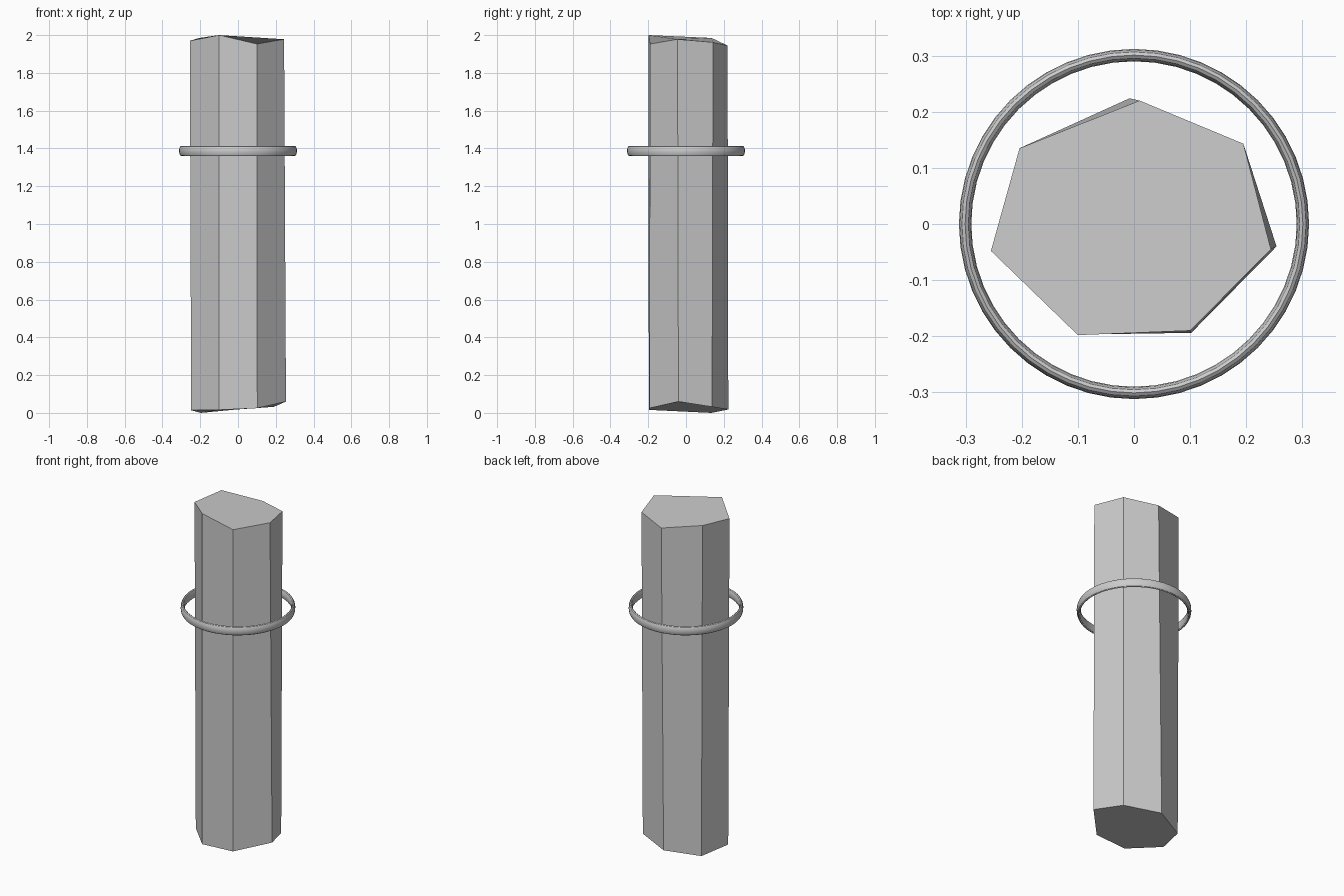
import bpy
import bmesh
from mathutils import Vector

cube = bpy.data.objects.get("Cube")
if cube:
    bpy.data.objects.remove(cube, do_unlink=True)

# One plain grey for everything
grey = bpy.data.materials.new("plain_grey")
grey.use_nodes = True
grey.diffuse_color = (0.6, 0.6, 0.6, 1)
grey.node_tree.nodes["Principled BSDF"].inputs["Base Color"].default_value = (0.6, 0.6, 0.6, 1)

# Seven-sided column with slanted, uneven ends (counter-clockwise from the back)
top = [(0.01, 0.22, 1.945), (-0.204, 0.135, 1.985), (-0.255, -0.048, 1.97),
       (-0.1, -0.198, 2.0), (0.1, -0.19, 1.953), (0.244, -0.045, 1.978),
       (0.195, 0.143, 1.962)]
bottom = [(-0.008, 0.224, 0.018), (-0.197, 0.135, 0.0), (-0.248, -0.046, 0.014),
          (-0.1, -0.197, 0.016), (0.102, -0.194, 0.025), (0.254, -0.04, 0.06),
          (0.19, 0.138, 0.032)]

bm = bmesh.new()
upper = [bm.verts.new(Vector(p)) for p in top]
lower = [bm.verts.new(Vector(p)) for p in bottom]
bm.faces.new(upper)
bm.faces.new(lower[::-1])
for i in range(len(top)):
    j = (i + 1) % len(top)
    bm.faces.new((lower[i], lower[j], upper[j], upper[i]))
bmesh.ops.recalc_face_normals(bm, faces=bm.faces)
mesh = bpy.data.meshes.new("column")
bm.to_mesh(mesh)
bm.free()
column = bpy.data.objects.new("column", mesh)
bpy.context.collection.objects.link(column)
column.data.materials.append(grey)

# Thin band floating around the column, taller than it is thick
bpy.ops.mesh.primitive_torus_add(major_segments=48, minor_segments=12,
                                 major_radius=0.301, minor_radius=0.011,
                                 location=(0, 0, 1.387))
ring = bpy.context.object
ring.name = "ring"
ring.scale.z = 2.45
bpy.ops.object.transform_apply(location=False, rotation=False, scale=True)
bpy.ops.object.shade_smooth_by_angle()
ring.data.materials.append(grey)
